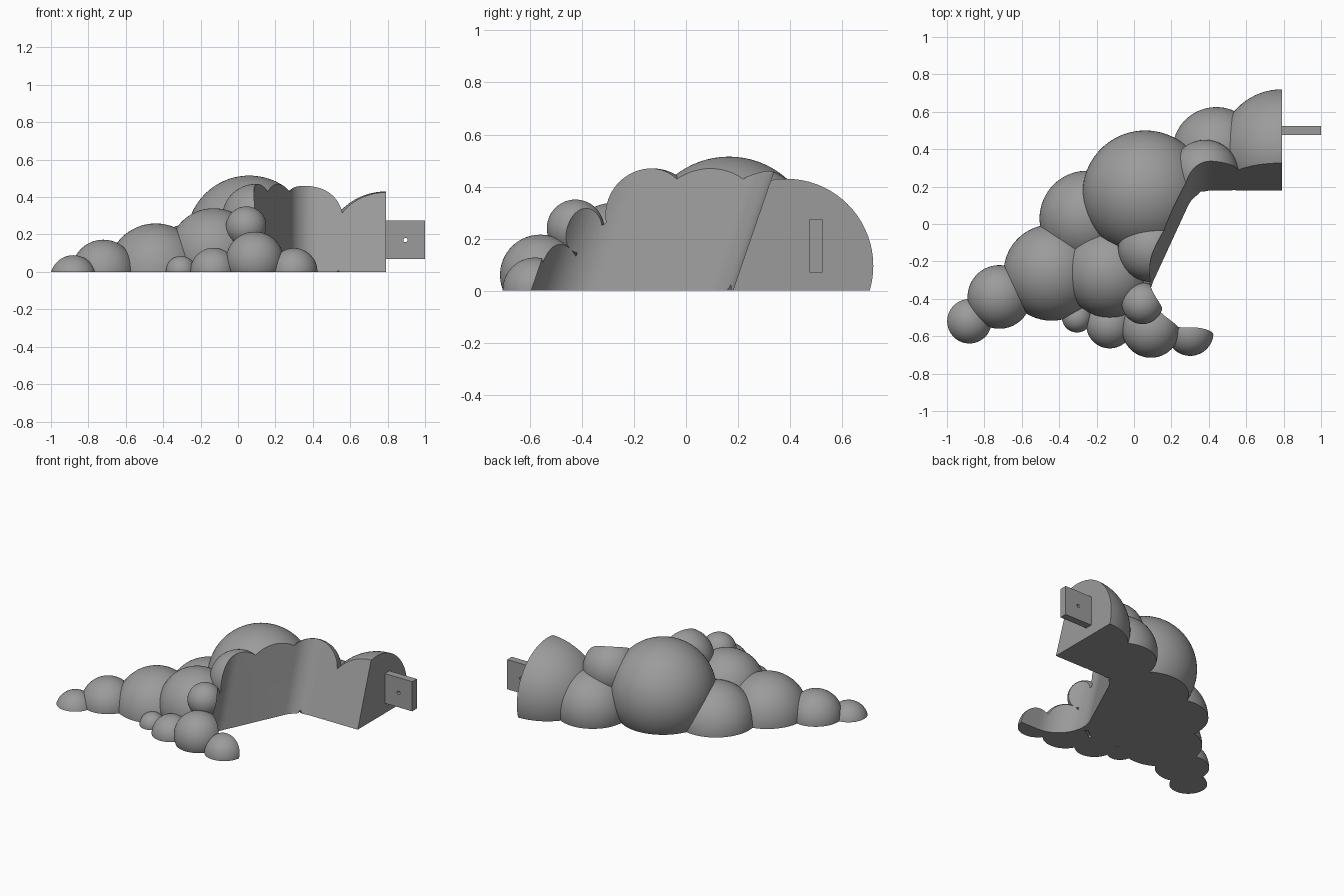
import bpy, bmesh, math
from mathutils import Vector, Matrix

if "Cube" in bpy.data.objects:
    bpy.data.objects.remove(bpy.data.objects["Cube"])

grey = bpy.data.materials.new("mid_grey")
grey.diffuse_color = (0.33, 0.33, 0.33, 1)
grey.use_nodes = True
grey.node_tree.nodes["Principled BSDF"].inputs["Base Color"].default_value = grey.diffuse_color


def add_object(name, bm):
    bmesh.ops.recalc_face_normals(bm, faces=bm.faces)
    mesh = bpy.data.meshes.new(name)
    bm.to_mesh(mesh)
    bm.free()
    mesh.materials.append(grey)
    obj = bpy.data.objects.new(name, mesh)
    bpy.context.collection.objects.link(obj)
    return obj


def box(name, lo, hi):
    bm = bmesh.new()
    lo, hi = Vector(lo), Vector(hi)
    bmesh.ops.create_cube(bm, size=1, matrix=Matrix.Translation((lo + hi) / 2)
                          @ Matrix.Diagonal((*(hi - lo), 1)))
    return add_object(name, bm)


def ball(name, x, y, z, r):
    bm = bmesh.new()
    bmesh.ops.create_uvsphere(bm, u_segments=72, v_segments=36, radius=r,
                              matrix=Matrix.Translation((x, y, z)))
    return add_object(name, bm)


def combine(target, tool, operation):
    # Apply one boolean and discard the tool
    mod = target.modifiers.new("combine", 'BOOLEAN')
    mod.operation, mod.solver, mod.object = operation, 'EXACT', tool
    bpy.context.view_layer.objects.active = target
    bpy.ops.object.modifier_apply(modifier=mod.name)
    bpy.data.objects.remove(tool)


def arc(cx, cy, r, a0, a1, steps):
    angles = [math.radians(a0 + (a1 - a0) * i / steps) for i in range(steps + 1)]
    return [(cx + r * math.cos(a), cy + r * math.sin(a)) for a in angles]


# Cluster of balls: x, y, z, radius
balls = [
    (0.06, 0.165, 0.18, 0.335),      # crown
    (0.095, -0.13, 0.29, 0.18),      # upper front
    (0.38, 0.27, 0.29, 0.18),        # upper right
    (0.44, 0.39, 0.06, 0.235),       # back right
    (0.79, 0.385, 0.095, 0.335),     # end
    (-0.25, 0.03, 0.003, 0.255),     # back left
    (-0.13, -0.26, 0.10, 0.24),      # front middle
    (0.13, -0.2, 0.05, 0.24),        # inner core
    (-0.44, -0.26, 0.002, 0.257),    # left chain
    (-0.72, -0.39, 0.002, 0.17),
    (-0.88, -0.52, -0.035, 0.124),
    (0.045, -0.425, 0.24, 0.11),     # front chain
    (0.09, -0.56, 0.06, 0.155),
    (0.30, -0.58, 0.002, 0.125),
    (-0.13, -0.54, 0.004, 0.125),
    (-0.305, -0.50, 0.005, 0.08),
]
body = ball("puffy_body", *balls[0])
for b in balls[1:]:
    combine(body, ball("puff", *b), 'UNION')

# Curved recess, leaning back as it rises
profile = [(2, 0.18)] + arc(0.42, 0.035, 0.145, 90, 155, 14) \
    + arc(0.29, -0.39, 0.205, 155, 270, 22) + [(2, -0.595)]
lean = 0.344
bm = bmesh.new()
rings = [[bm.verts.new((x, y + lean * z, z)) for x, y in profile] for z in (-0.3, 1.0)]
for ring in rings:
    bm.faces.new(ring)
for i in range(len(profile)):
    j = (i + 1) % len(profile)
    bm.faces.new((rings[0][i], rings[0][j], rings[1][j], rings[1][i]))
combine(body, add_object("recess_cutter", bm), 'DIFFERENCE')

# Flat base and flat end
combine(body, box("base_cutter", (-3, -3, -2), (3, 3, 0)), 'DIFFERENCE')
combine(body, box("end_cutter", (0.79, -3, -1), (3, 3, 3)), 'DIFFERENCE')

# Mounting tab with a pin hole
tab = box("mounting_tab", (0.78, 0.475, 0.07), (1.0, 0.525, 0.275))
bm = bmesh.new()
bmesh.ops.create_cone(bm, cap_ends=True, segments=24, radius1=0.011, radius2=0.011, depth=0.3,
                      matrix=Matrix.Translation((0.895, 0.5, 0.17)) @ Matrix.Rotation(math.pi / 2, 4, 'X'))
combine(tab, add_object("pin_cutter", bm), 'DIFFERENCE')

# Smooth shading with crisp seams
for obj in (body, tab):
    bpy.ops.object.select_all(action='DESELECT')
    obj.select_set(True)
    bpy.context.view_layer.objects.active = obj
    bpy.ops.object.shade_smooth_by_angle(angle=math.radians(20))
